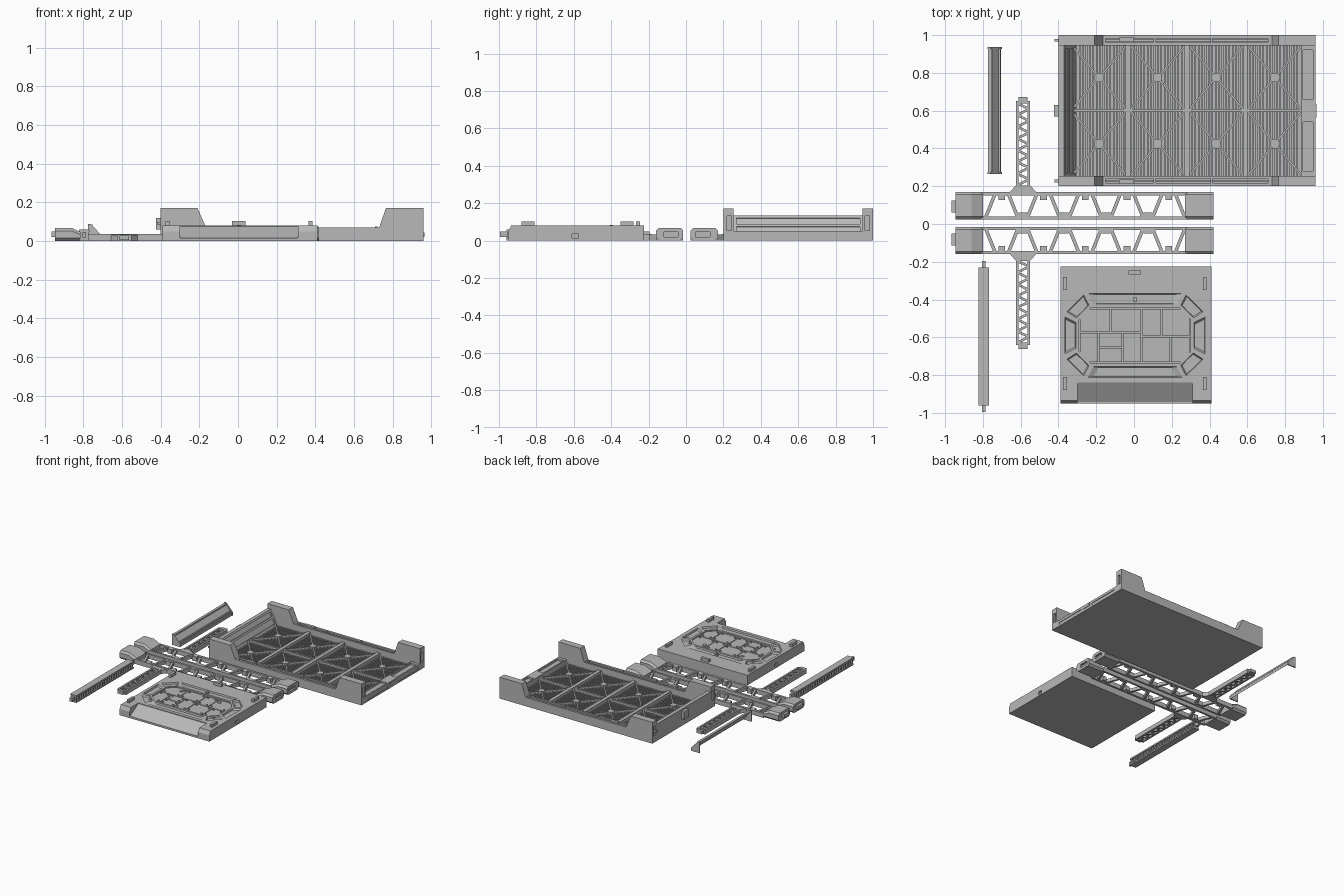
import bpy, bmesh, math
from mathutils import Vector

cube = bpy.data.objects.get("Cube")
if cube:
    bpy.data.objects.remove(cube)

grey = bpy.data.materials.new("plain grey")
grey.use_nodes = True
GREY = (0.48, 0.48, 0.48, 1)
grey.diffuse_color = GREY
grey.node_tree.nodes["Principled BSDF"].inputs["Base Color"].default_value = GREY

AXES = {"x": lambda u, v, w: (w, u, v),
        "y": lambda u, v, w: (u, w, v),
        "z": lambda u, v, w: (u, v, w)}


def prism(bm, pts, lo, hi, axis="z", end=None):
    """Extrude a 2D outline along an axis, optionally lofting to another outline."""
    place = AXES[axis]
    a = [bm.verts.new(place(u, v, lo)) for u, v in pts]
    b = [bm.verts.new(place(u, v, hi)) for u, v in (end or pts)]
    n = len(a)
    faces = [bm.faces.new(a[::-1]), bm.faces.new(b)]
    for i in range(n):
        j = (i + 1) % n
        faces.append(bm.faces.new((a[i], a[j], b[j], b[i])))
    bmesh.ops.recalc_face_normals(bm, faces=faces)


def rect(u0, u1, v0, v1):
    return [(u0, v0), (u1, v0), (u1, v1), (u0, v1)]


def box(bm, x0, x1, y0, y1, z0, z1):
    prism(bm, rect(x0, x1, y0, y1), z0, z1)


def bar(bm, p, q, width, z0, z1):
    p, q = Vector(p), Vector(q)
    d = (q - p).normalized() * width / 2
    s = Vector((-d.y, d.x))
    prism(bm, [p + s, p - s, q - s, q + s], z0, z1)


def disc(bm, x, y, r, z0, z1, sides=8):
    turn = [math.tau * (i + 0.5) / sides for i in range(sides)]
    prism(bm, [(x + r * math.cos(t), y + r * math.sin(t)) for t in turn], z0, z1)


def shrink(pts, k):
    c = sum((Vector(p) for p in pts), Vector((0, 0))) / len(pts)
    return [c + (Vector(p) - c) * k for p in pts]


def part(name, build, cut=None):
    """Make an object from a build function, carved by an optional cut function."""
    def make(label, fn):
        bm = bmesh.new()
        fn(bm)
        mesh = bpy.data.meshes.new(label)
        bm.to_mesh(mesh)
        bm.free()
        ob = bpy.data.objects.new(label, mesh)
        bpy.context.collection.objects.link(ob)
        return ob
    ob = make(name, build)
    if cut:
        cutter = make(name + "_cutter", cut)
        cutter.hide_render = True
        mod = ob.modifiers.new("carve", "BOOLEAN")
        mod.object, mod.operation, mod.solver = cutter, "DIFFERENCE", "EXACT"
        graph = bpy.context.evaluated_depsgraph_get()
        ob.data = bpy.data.meshes.new_from_object(ob.evaluated_get(graph))
        ob.modifiers.clear()
        bpy.data.objects.remove(cutter)
    ob.data.materials.clear()
    ob.data.materials.append(grey)
    return ob


# Cargo tray
Y_MID = 0.6
WALL = [(-0.4, 0), (-0.4, 0.172), (-0.21, 0.172), (-0.165, 0.07), (0.73, 0.07),
        (0.765, 0.172), (0.96, 0.172), (0.96, 0)]
for side, s in (("front", -1), ("back", 1)):
    def span(a, b, s=s):
        return sorted((Y_MID + s * a, Y_MID + s * b))

    def wall_cuts(bm):
        box(bm, -0.15, 0.72, *span(0.36, 0.382), 0.045, 0.1)
        box(bm, 0.945, 0.98, *span(0.358, 0.382), 0.055, 0.13)
        box(bm, -0.42, -0.385, *span(0.358, 0.382), 0.055, 0.13)

    def rail(bm):
        box(bm, -0.155, 0.725, *span(0.366, 0.376), 0.04, 0.062)
        for x in (0.11, 0.41, 0.715):
            box(bm, x - 0.006, x + 0.006, *span(0.35, 0.39), 0.06, 0.076)
        box(bm, -0.08, 0, *span(0.365, 0.388), 0.06, 0.08)
        box(bm, -0.42, -0.395, *span(0.365, 0.38), 0.085, 0.1)

    part(f"tray_{side}_wall", lambda bm: prism(bm, WALL, *span(0.345, 0.4), "y"), wall_cuts)
    part(f"tray_{side}_rail", rail)


def lip_cuts(bm):
    for y in (0.28, 0.66):
        box(bm, 0.895, 0.948, y, y + 0.26, 0.035, 0.1)
        box(bm, 0.955, 0.98, y, y + 0.26, 0.012, 0.03)


def head_cuts(bm):
    slope = lambda t, d: (-0.37 + 0.06 * t + 0.886 * d, 0.135 - 0.115 * t + 0.462 * d)
    for a, b in ((0.12, 0.4), (0.52, 0.85)):
        prism(bm, [slope(a, 0.02), slope(b, 0.02), slope(b, -0.008), slope(a, -0.008)],
              0.27, 0.93, "y")


HEAD = [(-0.4, 0), (-0.4, 0.135), (-0.37, 0.135), (-0.31, 0.02), (-0.31, 0)]
part("tray_end_lip", lambda bm: box(bm, 0.885, 0.96, 0.254, 0.946, 0, 0.05), lip_cuts)
part("tray_headboard", lambda bm: prism(bm, HEAD, 0.254, 0.946, "y"), head_cuts)


def tray_latches(bm):
    box(bm, 0.95, 0.965, 0.565, 0.635, 0.02, 0.045)
    box(bm, -0.423, -0.395, 0.57, 0.63, 0.06, 0.12)


def tray_floor(bm):
    box(bm, -0.39, 0.95, 0.21, 0.99, 0, 0.01)
    for i in range(66):
        x = -0.31 + i * 0.018
        box(bm, x, x + 0.009, 0.25, 0.95, 0.005, 0.02)


def tray_braces(bm):
    for x in (-0.03, 0.28, 0.59):
        box(bm, x - 0.014, x + 0.014, 0.25, 0.95, 0.008, 0.042)
    box(bm, -0.32, 0.89, Y_MID - 0.008, Y_MID + 0.008, 0.008, 0.036)
    for i in range(4):
        x = -0.185 + 0.31 * i
        for y in (0.425, 0.775):
            for s in (-1, 1):
                bar(bm, (x - 0.145, y - s * 0.17), (x + 0.145, y + s * 0.17), 0.011, 0.008, 0.034)
            disc(bm, x, y, 0.026, 0.008, 0.038)


part("tray_latches", tray_latches)
part("tray_floor", tray_floor)
part("tray_braces", tray_braces)

# Armoured hatch panel
CX, CY = 0.005, -0.59
PROFILE = [(-0.95, 0), (-0.95, 0.05), (-0.935, 0.08), (-0.225, 0.08), (-0.225, 0)]
WEDGE = [(-0.97, 0.015), (-0.942, 0.015), (-0.84, 0.075), (-0.84, 0.1), (-0.97, 0.1)]


def mirrored(pts, sx, sy):
    return [(CX + sx * x, CY + sy * y) for x, y in pts]


def panel_cuts(bm):
    prism(bm, WEDGE, -0.3, 0.31, "x")
    quarter = [(0.295, 0.085), (0.235, 0.148)]
    octagon = [p for sx, sy in ((1, 1), (-1, 1), (-1, -1), (1, -1))
               for p in mirrored(quarter[::sx * sy], sx, sy)]
    prism(bm, octagon, 0.066, 0.1)
    long_cell = [(-0.255, 0.222), (0.255, 0.222), (0.225, 0.165), (-0.225, 0.165)]
    end_cell = [(0.372, 0.1), (0.372, -0.1), (0.312, -0.07), (0.312, 0.07)]
    corner_cell = [(0.362, 0.125), (0.27, 0.215), (0.242, 0.16), (0.31, 0.092)]
    cells = [mirrored(long_cell, 1, s) for s in (1, -1)]
    cells += [mirrored(end_cell, s, 1) for s in (1, -1)]
    cells += [mirrored(corner_cell, a, b) for a in (1, -1) for b in (1, -1)]
    for c in cells:
        prism(bm, shrink(c, 0.86), 0.068, 0.082, "z", c)
    for x in (-0.39, 0.41):
        box(bm, x - 0.015, x + 0.015, CY - 0.02, CY + 0.015, 0.01, 0.036)


part("hatch_panel", lambda bm: prism(bm, PROFILE, -0.39, 0.41, "x"), panel_cuts)


def hatch_plates(bm):
    plates = [(-0.285, -0.127, -0.57, -0.45), (-0.122, 0.038, -0.57, -0.45),
              (0.044, 0.143, -0.59, -0.45), (0.148, 0.295, -0.59, -0.45),
              (-0.285, -0.19, -0.73, -0.576), (-0.185, -0.063, -0.65, -0.576),
              (-0.185, -0.063, -0.73, -0.657), (-0.058, 0.038, -0.73, -0.576),
              (0.044, 0.19, -0.73, -0.597), (0.196, 0.295, -0.73, -0.597)]
    for x0, x1, y0, y1 in plates:
        box(bm, x0, x1, y0, y1, 0.06, 0.074)
        for x in (x0 + 0.017, x1 - 0.017):
            for y in (y0 + 0.017, y1 - 0.017):
                if abs(x - CX) + abs(y - CY) < 0.365:
                    disc(bm, x, y, 0.008, 0.07, 0.079)
    for x in (-0.165, 0.175):
        disc(bm, x, -0.485, 0.014, 0.07, 0.079, 12)
    disc(bm, CX, -0.4, 0.014, 0.066, 0.084, 4)


def hatch_tabs(bm):
    for x in (-0.365, 0.375):
        for y in (-0.845, -0.315):
            box(bm, x - 0.01, x + 0.01, y - 0.034, y + 0.034, 0.07, 0.103)
    box(bm, -0.03, 0.038, -0.267, -0.245, 0.07, 0.103)


part("hatch_plates", hatch_plates)
part("hatch_tabs", hatch_tabs)

# Chassis beams with side arms, mirrored front to back
for side, s in (("front", -1), ("back", 1)):
    Y = lambda v, s=s: 0.005 + s * v
    span = lambda a, b, Y=Y: sorted((Y(a), Y(b)))

    def section(top):
        c = 0.015
        return [(Y(v), z) for v, z in ((0.035, 0), (0.15, 0), (0.165, c), (0.165, top - c),
                                       (0.15, top), (0.035, top), (0.02, top - c), (0.02, c))]

    def slot(bm):
        box(bm, 0.405, 0.44, *span(0.047, 0.122), 0.02, 0.046)

    def shoulders(bm):
        prism(bm, section(0.068), -0.86, -0.8, "x", section(0.04))
        prism(bm, section(0.068), 0.34, 0.27, "x", section(0.04))
        box(bm, -0.965, -0.94, *span(0.055, 0.12), 0.022, 0.05)
        box(bm, 0.4, 0.412, *span(0.055, 0.114), 0.027, 0.039)

    def truss(bm):
        for a, b in ((0.02, 0.036), (0.147, 0.165)):
            box(bm, -0.81, 0.28, *span(a, b), 0, 0.036)
        for k in range(5):
            x = -0.7 + 0.221 * k
            box(bm, x - 0.018, x + 0.018, *span(0.122, 0.155), 0, 0.036)
            for d in (-1, 1):
                bar(bm, (x + d * 0.035, Y(0.155)), (x + d * 0.085, Y(0.03)), 0.018, 0.004, 0.03)
            if k < 4:
                m = x + 0.11
                prism(bm, [(m - 0.045, Y(0.03)), (m + 0.045, Y(0.03)),
                           (m + 0.022, Y(0.055)), (m - 0.022, Y(0.055))], 0, 0.034)

    def arm(bm):
        prism(bm, [(-0.665, Y(0.155)), (-0.51, Y(0.155)), (-0.55, Y(0.2)), (-0.625, Y(0.2))],
              0, 0.032)
        for x in (-0.625, -0.564):
            box(bm, x, x + 0.014, *span(0.19, 0.645), 0, 0.034)
        box(bm, -0.625, -0.55, *span(0.632, 0.645), 0, 0.034)
        box(bm, -0.612, -0.563, *span(0.64, 0.667), 0.006, 0.03)
        for i in range(14):
            y, d = 0.2 + i * 0.031, 0.032 * (-1) ** i
            bar(bm, (-0.5875 - d, Y(y)), (-0.5875 + d, Y(y + 0.031)), 0.013, 0.003, 0.028)

    part(f"{side}_beam_left_end", lambda bm: prism(bm, section(0.068), 0.34, 0.42, "x"), slot)
    part(f"{side}_beam_right_end", lambda bm: prism(bm, section(0.068), -0.945, -0.86, "x"))
    part(f"{side}_beam_shoulders", shoulders)
    part(f"{side}_beam_truss", truss)
    part(f"{side}_beam_arm", arm)


# Toothed rod
def toothed_rod(bm):
    box(bm, -0.805, -0.785, -0.96, -0.23, 0, 0.055)
    box(bm, -0.805, -0.785, -0.995, -0.195, 0.018, 0.048)
    box(bm, -0.822, -0.768, -0.96, -0.23, 0.048, 0.06)
    box(bm, -0.822, -0.768, -0.96, -0.23, 0, 0.01)
    for i in range(25):
        y = -0.958 + i * 0.0298
        box(bm, -0.818, -0.772, y, y + 0.011, 0.005, 0.05)


# Sloped rail plate with triangular end brackets
def sloped_rail(bm):
    plate = [(-0.772, 0.085), (-0.762, 0.085), (-0.703, 0.02), (-0.703, 0), (-0.712, 0.01)]
    prism(bm, plate, 0.27, 0.935, "y")
    for y in (0.265, 0.927):
        prism(bm, [(-0.775, 0), (-0.775, 0.088), (-0.76, 0.088), (-0.7, 0.024), (-0.7, 0)],
              y, y + 0.01, "y")
    for x, z in ((-0.757, 0.079), (-0.713, 0.031)):
        box(bm, x - 0.005, x + 0.005, 0.275, 0.93, z - 0.006, z + 0.006)


part("toothed_rod", toothed_rod)
part("sloped_rail", sloped_rail)
